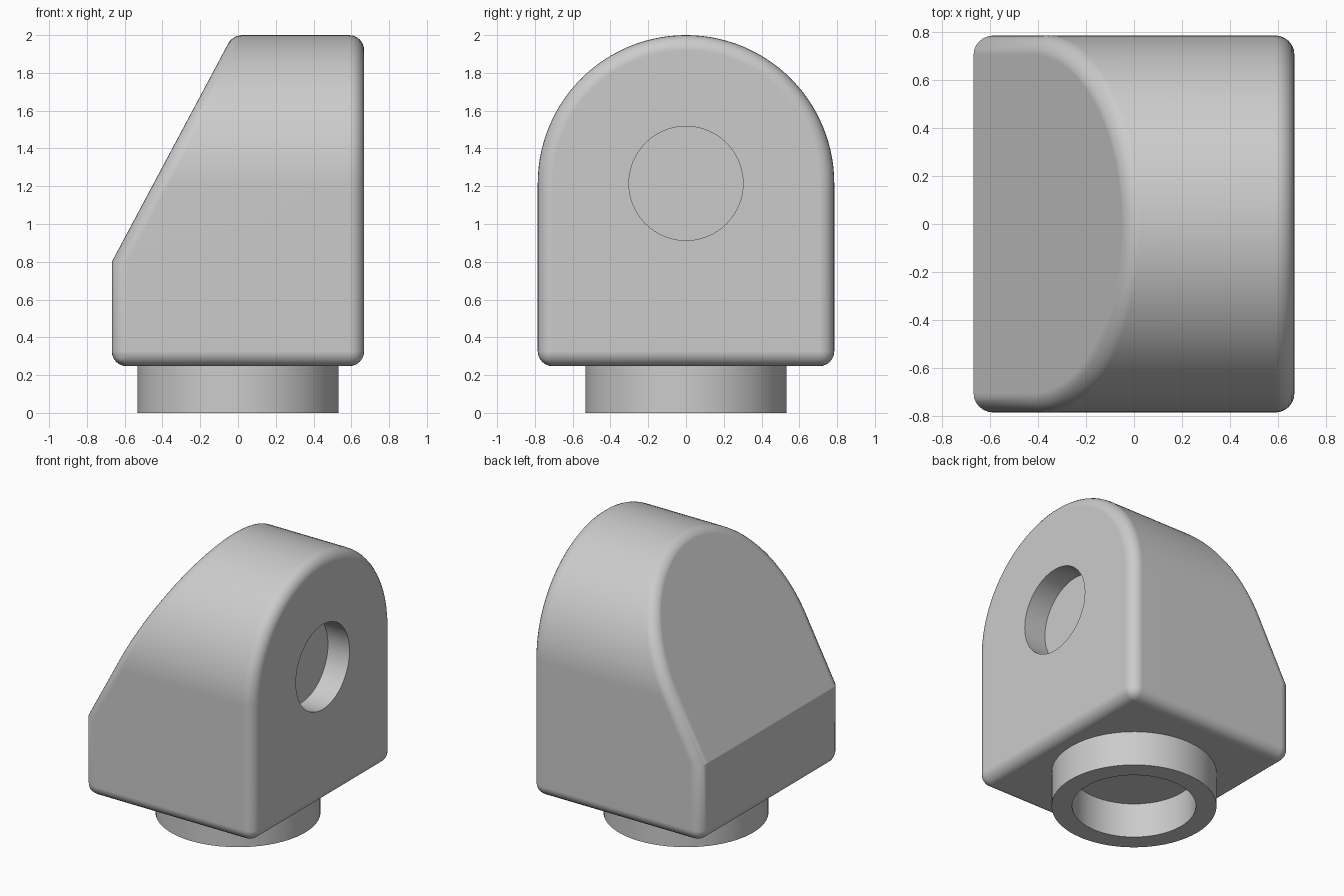
import bpy, bmesh, math
from mathutils import Matrix

HALF_X, RADIUS, BASE, ARC_Z = 0.668, 0.785, 0.247, 1.215
CREASE_Z, SLOPE, FILLET = 0.8, 1.875, 0.08

cube = bpy.data.objects.get("Cube")
if cube:
    bpy.data.objects.remove(cube, do_unlink=True)

grey = bpy.data.materials.new("light_grey")
grey.use_nodes = True
grey.diffuse_color = (0.6, 0.6, 0.6, 1)
grey.node_tree.nodes["Principled BSDF"].inputs["Base Color"].default_value = (0.6, 0.6, 0.6, 1)


def make_object(name, bm):
    bmesh.ops.recalc_face_normals(bm, faces=bm.faces[:])
    mesh = bpy.data.meshes.new(name)
    bm.to_mesh(mesh)
    bm.free()
    mesh.materials.append(grey)
    obj = bpy.data.objects.new(name, mesh)
    bpy.context.collection.objects.link(obj)
    return obj


def finish(obj):
    # apply modifiers, then smooth with clean flat faces
    bpy.ops.object.select_all(action='DESELECT')
    obj.select_set(True)
    bpy.context.view_layer.objects.active = obj
    bpy.ops.object.convert(target='MESH')
    bpy.ops.object.shade_smooth_by_angle(angle=math.radians(25))
    weighted = obj.modifiers.new("flat_normals", 'WEIGHTED_NORMAL')
    weighted.keep_sharp = True


# Body: arched profile, with the left cap leaning back above the crease
def left_x(z):
    return -HALF_X + max(0, z - CREASE_Z) / SLOPE


steps = 56
arch = [(RADIUS * math.cos(math.pi * i / steps), ARC_Z + RADIUS * math.sin(math.pi * i / steps))
        for i in range(steps + 1)]
profile = [(RADIUS, BASE), (RADIUS, CREASE_Z)] + arch + [(-RADIUS, CREASE_Z), (-RADIUS, BASE)]
bm = bmesh.new()
left = [bm.verts.new((left_x(z), y, z)) for y, z in profile]
right = [bm.verts.new((HALF_X, y, z)) for y, z in profile]
count = len(profile)
for i in range(count):
    j = (i + 1) % count
    bm.faces.new((left[i], left[j], right[j], right[i]))
bm.faces.new(right)
bm.faces.new(left[1:-1])
bm.faces.new((left[0], left[1], left[-2], left[-1]))
bmesh.ops.recalc_face_normals(bm, faces=bm.faces[:])

# Constant-radius fillet on every edge sharper than the crease
weight = bm.edges.layers.float.new("bevel_weight_edge")
for edge in bm.edges:
    angle = edge.calc_face_angle()
    if angle > math.radians(40):
        edge[weight] = min(1, math.tan(angle / 2))
body = make_object("body", bm)
bevel = body.modifiers.new("fillet", 'BEVEL')
bevel.limit_method = 'WEIGHT'
bevel.width = FILLET
bevel.segments = 6
bevel.use_clamp_overlap = False

# Round blind hole in the right-hand face
bm = bmesh.new()
bmesh.ops.create_cone(bm, cap_ends=True, segments=64, radius1=0.302, radius2=0.302, depth=0.34,
                      matrix=Matrix.Translation((HALF_X, 0, ARC_Z)) @ Matrix.Rotation(math.pi / 2, 4, 'Y'))
cutter = make_object("hole_cutter", bm)
cutter.hide_render = True
cut = body.modifiers.new("side_hole", 'BOOLEAN')
cut.operation = 'DIFFERENCE'
cut.solver = 'EXACT'
cut.object = cutter
finish(body)
bpy.data.objects.remove(cutter, do_unlink=True)

# Collar: open ring under the body
bm = bmesh.new()
ring = [bm.verts.new((r, 0, z)) for r, z in ((0.4, 0), (0.533, 0), (0.533, 0.255), (0.4, 0.255))]
edges = [bm.edges.new((ring[i], ring[(i + 1) % 4])) for i in range(4)]
bmesh.ops.spin(bm, geom=ring + edges, cent=(0, 0, 0), axis=(0, 0, 1),
               angle=2 * math.pi, steps=64)
bmesh.ops.remove_doubles(bm, verts=bm.verts[:], dist=0.0001)
finish(make_object("collar", bm))
